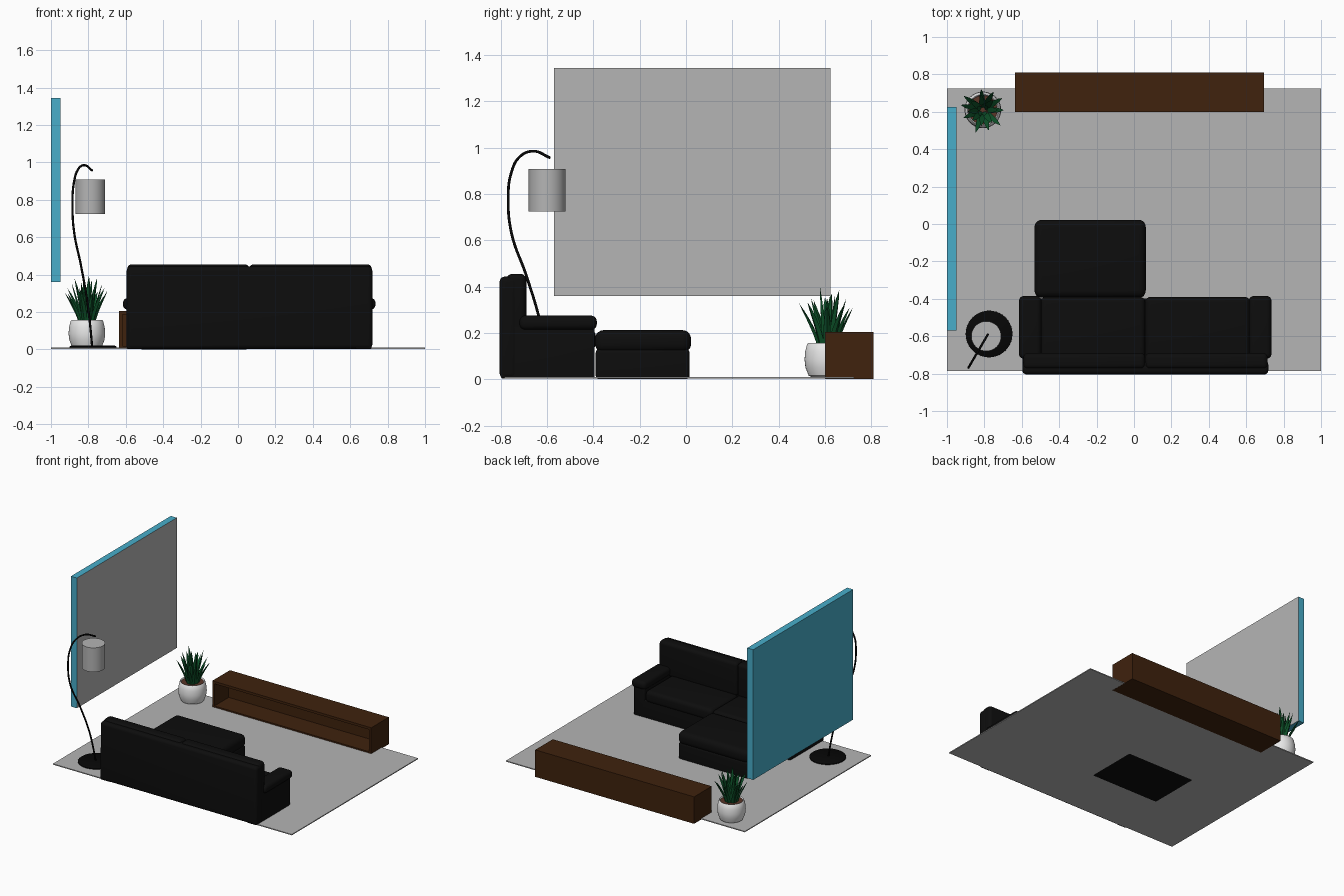
import bpy, bmesh, math, random
from mathutils import Vector

if "Cube" in bpy.data.objects:
    bpy.data.objects.remove(bpy.data.objects["Cube"])

random.seed(4)


def mat(name, r, g, b):
    m = bpy.data.materials.new(name)
    m.diffuse_color = (r, g, b, 1)
    m.use_nodes = True
    m.node_tree.nodes["Principled BSDF"].inputs["Base Color"].default_value = m.diffuse_color
    return m


GREY = mat("light grey", 0.46, 0.46, 0.46)
BLUE = mat("sky blue", 0.065, 0.42, 0.59)
BLACK = mat("black leather", 0.004, 0.004, 0.004)
WOOD = mat("dark wood", 0.05, 0.016, 0.004)
METAL = mat("black metal", 0.002, 0.002, 0.002)
WHITE = mat("white ceramic", 0.8, 0.8, 0.8)
GREEN = mat("leaf green", 0.004, 0.085, 0.022)
SOIL = mat("soil", 0.1, 0.035, 0.02)


def finish(name, bm, *mats, smooth=True):
    bmesh.ops.recalc_face_normals(bm, faces=bm.faces)
    me = bpy.data.meshes.new(name)
    bm.to_mesh(me)
    bm.free()
    for m in mats:
        me.materials.append(m)
    if smooth:
        me.shade_smooth()
        me.set_sharp_from_angle(angle=math.radians(40))
    ob = bpy.data.objects.new(name, me)
    bpy.context.collection.objects.link(ob)
    return ob


def box_mesh(x, y, z):
    bm = bmesh.new()
    bmesh.ops.create_cube(bm, size=1)
    for v in bm.verts:
        v.co = [(a[0] + a[1]) / 2 + c * (a[1] - a[0]) for a, c in zip((x, y, z), v.co)]
    return bm


def box(name, x, y, z, m, r=0.0):
    bm = box_mesh(x, y, z)
    if r:
        bmesh.ops.bevel(bm, geom=bm.edges[:], offset=r, segments=5, profile=0.5, affect='EDGES')
    return finish(name, bm, m, smooth=r > 0)


def lathe(name, profile, cx, cy, m, n=40):
    # revolve (radius, z) points, closing both ends
    bm = bmesh.new()
    rings = [[bm.verts.new((cx + r * math.cos(2 * math.pi * i / n),
                            cy + r * math.sin(2 * math.pi * i / n), z)) for i in range(n)]
             for r, z in profile]
    for a, b in zip(rings, rings[1:]):
        for i in range(n):
            bm.faces.new((a[i], a[(i + 1) % n], b[(i + 1) % n], b[i]))
    bm.faces.new(rings[0])
    bm.faces.new(rings[-1])
    return finish(name, bm, m)


# Rug
box("rug", (-1, 1), (-0.785, 0.725), (0.002, 0.009), GREY)

# Wall picture: blue block with a grey face towards the room
bm = box_mesh((-1, -0.95), (-0.57, 0.625), (0.36, 1.345))
bm.normal_update()
for f in bm.faces:
    f.material_index = 1 if f.normal.x > 0.5 else 0
finish("wall_picture", bm, BLUE, GREY, smooth=False)

# Low cabinet with one open compartment facing the sofa
bm = box_mesh((-0.635, 0.695), (0.6, 0.81), (0.001, 0.205))
bm.normal_update()
front = [f for f in bm.faces if f.normal.y < -0.5]
bmesh.ops.inset_region(bm, faces=front, thickness=0.026)
pushed = bmesh.ops.extrude_discrete_faces(bm, faces=front)["faces"]
for v in pushed[0].verts:
    v.co.y += 0.17
finish("low_cabinet", bm, WOOD, smooth=False)

# Sofa body
box("sofa_base", (-0.59, 0.71), (-0.79, -0.397), (0.003, 0.14), BLACK, 0.008)
box("sofa_back", (-0.595, 0.718), (-0.805, -0.73), (0.003, 0.443), BLACK, 0.022)
for i, (a, b) in enumerate(((-0.50, 0.06), (0.06, 0.62))):
    box(f"seat_cushion_{i}", (a, b), (-0.72, -0.39), (0.125, 0.215), BLACK, 0.028)
for i, (a, b) in enumerate(((-0.592, 0.06), (0.06, 0.715))):
    box(f"back_cushion_{i}", (a, b), (-0.775, -0.69), (0.2, 0.455), BLACK, 0.025)

# Sofa arms with a padded roll on top
for side, s in (("left", -1), ("right", 1)):
    def sx(p, q):
        return tuple(sorted((0.06 + s * p, 0.06 + s * q)))
    box(f"{side}_arm", sx(0.565, 0.655), (-0.80, -0.395), (0.003, 0.25), BLACK, 0.01)
    box(f"{side}_arm_pad", sx(0.555, 0.675), (-0.72, -0.385), (0.213, 0.275), BLACK, 0.026)

# Footstool
box("footstool_base", (-0.525, 0.055), (-0.39, 0.015), (0.0, 0.13), BLACK, 0.015)
box("footstool_cushion", (-0.532, 0.063), (-0.393, 0.022), (0.115, 0.212), BLACK, 0.038)

# Arc lamp
lathe("lamp_base", [(0.125, 0.006), (0.125, 0.015), (0.118, 0.02)], -0.775, -0.588, METAL)
lathe("lamp_shade", [(0.08, 0.725), (0.08, 0.908)], -0.79, -0.6, GREY)
path = [(0, 0.015), (0.1, 0.13), (0.25, 0.26), (0.57, 0.45), (0.92, 0.63), (1, 0.78),
        (0.93, 0.89), (0.73, 0.96), (0.4, 0.985), (0, 0.957)]
cu = bpy.data.curves.new("lamp_pole", 'CURVE')
cu.dimensions = '3D'
cu.bevel_depth = 0.006
cu.bevel_resolution = 3
cu.use_fill_caps = True
sp = cu.splines.new('BEZIER')
sp.bezier_points.add(len(path) - 1)
for p, (t, z) in zip(sp.bezier_points, path):
    p.co = (-0.78 - 0.105 * t, -0.588 - 0.18 * t, z)
    p.handle_left_type = p.handle_right_type = 'AUTO'
cu.materials.append(METAL)
bpy.context.collection.objects.link(bpy.data.objects.new("lamp_pole", cu))

# Plant pot and soil
PX, PY = -0.808, 0.61
lathe("plant_pot", [(0.065, 0.008), (0.08, 0.015), (0.094, 0.05), (0.098, 0.085), (0.095, 0.12),
                    (0.087, 0.152), (0.083, 0.156), (0.078, 0.15), (0.077, 0.14)], PX, PY, WHITE)
lathe("soil", [(0.078, 0.138), (0.077, 0.147)], PX, PY, SOIL)

# Pointed, outward-curving leaves with a triangular section
bm = bmesh.new()
for count, reach, height, start in ((10, 0.125, 0.19, 0.035), (8, 0.085, 0.24, 0.025),
                                    (5, 0.035, 0.26, 0.012)):
    for k in range(count):
        a = 2 * math.pi * (k + random.uniform(-0.25, 0.25)) / count + reach * 9
        out = Vector((math.cos(a), math.sin(a), 0))
        side = Vector((-out.y, out.x, 0))
        R = reach * random.uniform(0.88, 1.05)
        H = height * random.uniform(0.8, 1.03)
        rings = []
        for j in range(6):
            t = j / 6
            w = 0.02 * (0.75 + 0.9 * t) * (1 - t) ** 0.75
            c = Vector((PX, PY, 0.14 + H * t)) + out * (start + (R - start) * t ** 1.4)
            rings.append([bm.verts.new(c + side * w), bm.verts.new(c - side * w),
                          bm.verts.new(c + out * w * 0.6 - Vector((0, 0, w * 0.3)))])
        tip = bm.verts.new(Vector((PX, PY, 0.14 + H)) + out * R)
        for p, q in zip(rings, rings[1:]):
            for i in range(3):
                bm.faces.new((p[i], p[(i + 1) % 3], q[(i + 1) % 3], q[i]))
        for i in range(3):
            bm.faces.new((rings[-1][i], rings[-1][(i + 1) % 3], tip))
        bm.faces.new(rings[0])
finish("plant_leaves", bm, GREEN)
